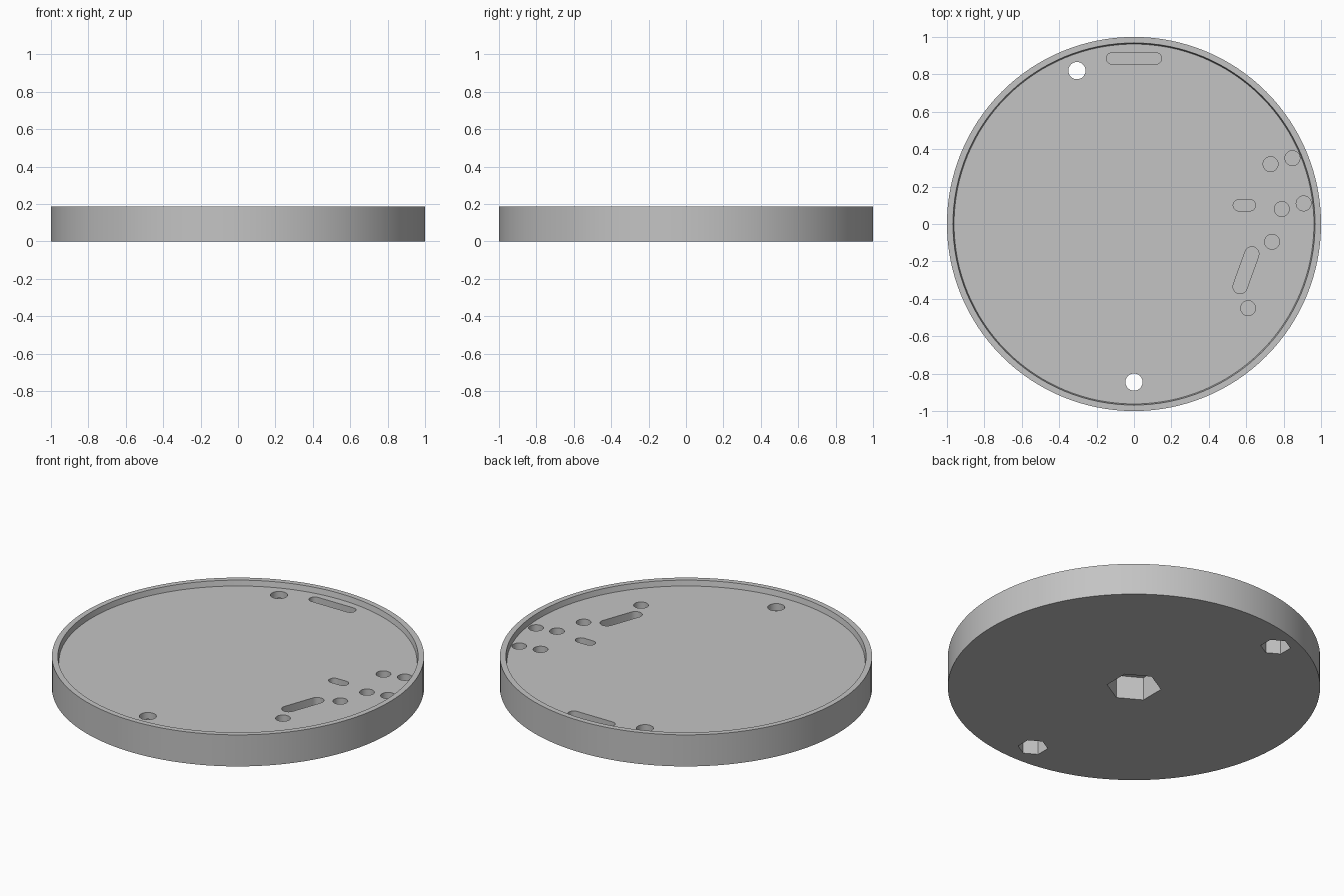
import bpy, bmesh
from math import radians, pi, sin, cos, atan2
from mathutils import Vector

default = bpy.data.objects.get("Cube")
if default:
    bpy.data.objects.remove(default)

HEIGHT = 0.187
FLOOR = 0.155
OVER = 0.05      # how far cutters reach past open surfaces

grey = bpy.data.materials.new("plain grey")
grey.use_nodes = True
colour = (0.55, 0.55, 0.55, 1)
grey.diffuse_color = colour
grey.node_tree.nodes["Principled BSDF"].inputs["Base Color"].default_value = colour


def prism(name, bottom, top, z0, z1):
    """Solid between two matching outlines."""
    bm = bmesh.new()
    low = [bm.verts.new((p.x, p.y, z0)) for p in bottom]
    high = [bm.verts.new((p.x, p.y, z1)) for p in top]
    bm.faces.new(low[::-1])
    bm.faces.new(high)
    n = len(low)
    for i in range(n):
        j = (i + 1) % n
        bm.faces.new((low[i], low[j], high[j], high[i]))
    mesh = bpy.data.meshes.new(name)
    bm.to_mesh(mesh)
    bm.free()
    mesh.materials.append(grey)
    obj = bpy.data.objects.new(name, mesh)
    bpy.context.collection.objects.link(obj)
    return obj


def ring(centre, radius, count, start=0.0):
    return [Vector(centre) + radius * Vector((cos(start + 2 * pi * i / count),
                                              sin(start + 2 * pi * i / count)))
            for i in range(count)]


def capsule(a, b, radius, steps=10):
    """Slot outline with round ends at a and b."""
    a, b = Vector(a), Vector(b)
    heading = atan2(b.y - a.y, b.x - a.x)
    points = []
    for centre, first in ((b, heading - pi / 2), (a, heading + pi / 2)):
        for i in range(steps + 1):
            t = first + pi * i / steps
            points.append(centre + radius * Vector((cos(t), sin(t))))
    return points


# Round plate with raised rim
plate = prism("round_plate", ring((0, 0), 1, 128), ring((0, 0), 1, 128), 0, HEIGHT)


def cut(bottom, z0, z1, top=None):
    cutter = prism("cutter", bottom, top or bottom, z0, z1)
    cutter.hide_render = True
    mod = plate.modifiers.new("cut", 'BOOLEAN')
    mod.operation = 'DIFFERENCE'
    mod.solver = 'EXACT'
    mod.object = cutter
    bpy.context.view_layer.objects.active = plate
    bpy.ops.object.modifier_apply(modifier=mod.name)
    bpy.data.objects.remove(cutter)


# Shallow recess with slightly flared wall
cut(ring((0, 0), 0.962, 128), FLOOR, HEIGHT + 0.032, ring((0, 0), 0.974, 128))

# Screw holes with hexagonal nut pockets underneath
for spot in ((-0.305, 0.82), (0, -0.845)):
    cut(ring(spot, 0.046, 32), -OVER, HEIGHT + OVER)
    cut(ring(spot, 0.081, 6, pi / 2), -OVER, 0.115)

# Large central hexagonal pocket, underside only
cut(ring((0, 0), 0.147, 6, pi / 2), -OVER, 0.137)

# Blind round holes in the recess floor
BLIND = FLOOR - 0.08
for spot in ((0.73, 0.32), (0.847, 0.352), (0.907, 0.11),
             (0.79, 0.08), (0.738, -0.095), (0.61, -0.45)):
    cut(ring(spot, 0.04, 24), BLIND, HEIGHT + OVER)

# Blind slots
for a, b, radius in (((-0.117, 0.885), (0.117, 0.885), 0.031),
                     ((0.56, 0.1), (0.62, 0.1), 0.03),
                     ((0.567, -0.335), (0.63, -0.16), 0.038)):
    cut(capsule(a, b, radius), BLIND, HEIGHT + OVER)

# One material, smooth round walls, crisp edges
plate.data.materials.clear()
plate.data.materials.append(grey)
for face in plate.data.polygons:
    face.material_index = 0
bpy.ops.object.select_all(action='DESELECT')
plate.select_set(True)
bpy.context.view_layer.objects.active = plate
bpy.ops.object.shade_smooth_by_angle(angle=radians(30))
